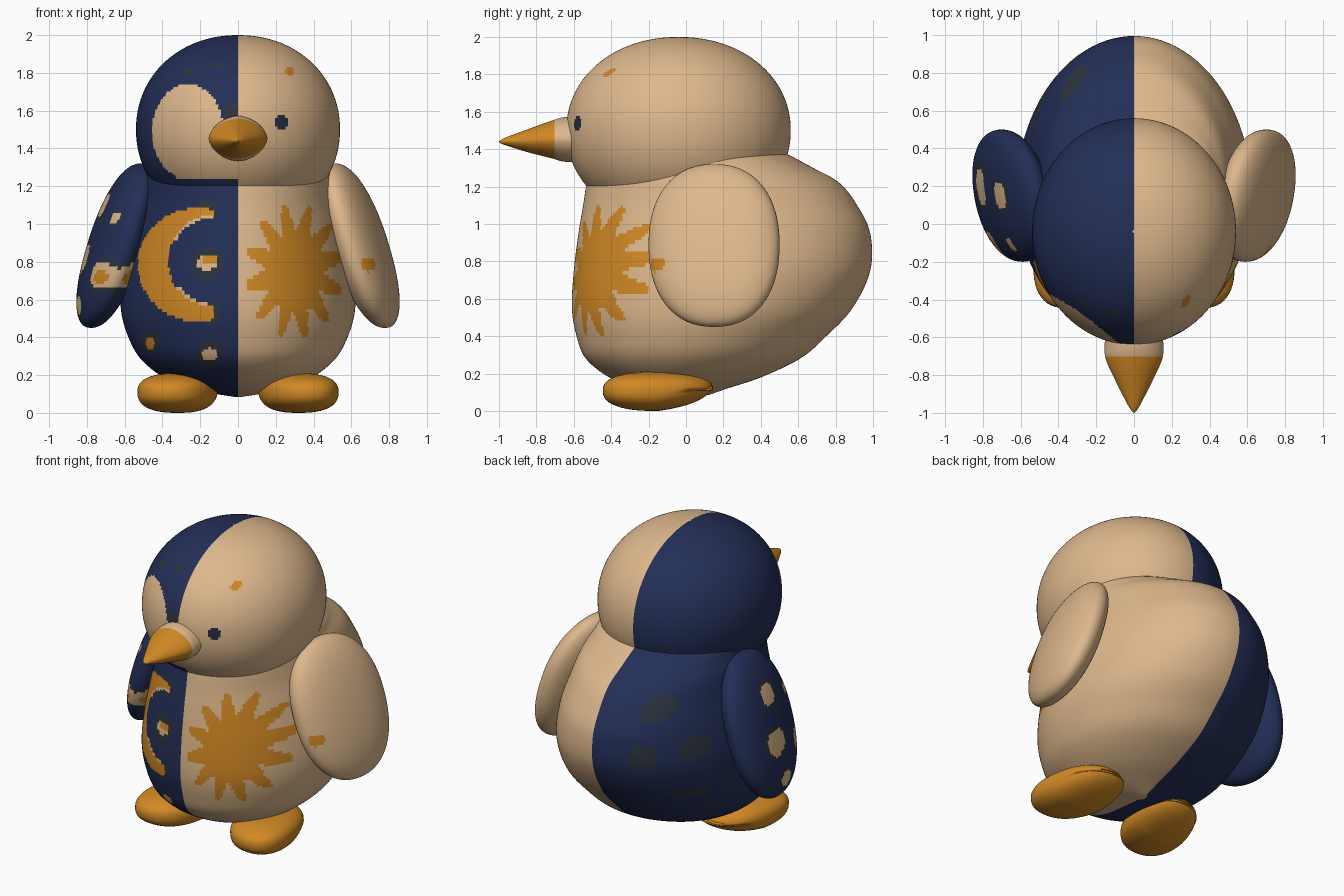
import bpy, bmesh, math

if "Cube" in bpy.data.objects:
    bpy.data.objects.remove(bpy.data.objects["Cube"])

# ---- flat colours (linear) ----
TAN, NAVY, ORANGE, DARK, EYE = range(5)
MATS = []
for name, col in (("warm tan", (0.73, 0.48, 0.265)), ("navy blue", (0.017, 0.028, 0.095)),
                  ("orange", (0.64, 0.25, 0.018)), ("slate grey", (0.025, 0.034, 0.048)),
                  ("eye dark", (0.018, 0.026, 0.05))):
    m = bpy.data.materials.new(name)
    m.diffuse_color = (*col, 1)
    m.use_nodes = True
    m.node_tree.nodes["Principled BSDF"].inputs["Base Color"].default_value = m.diffuse_color
    MATS.append(m)


def spow(v, p):
    return math.copysign(abs(v) ** p, v)


def loft(name, rings, n, paint, exp=2.0, place=lambda p: p):
    """Skin rings (z, half width, y centre, half depth); paint picks a colour per face."""
    bm = bmesh.new()
    rows = []
    for z, rx, cy, ry in rings:
        row = []
        for i in range(n):
            a = 2 * math.pi * i / n
            x = rx * spow(math.sin(a), 2 / exp)
            y = cy - ry * spow(math.cos(a), 2 / exp)
            row.append(bm.verts.new(place((x, y, z))))
        rows.append(row)
    for r0, r1 in zip(rows, rows[1:]):
        for i in range(n):
            j = (i + 1) % n
            bm.faces.new((r0[i], r0[j], r1[j], r1[i]))
    bm.faces.new(rows[0][::-1])
    bm.faces.new(rows[-1])
    bmesh.ops.recalc_face_normals(bm, faces=bm.faces)
    for f in bm.faces:
        f.material_index = paint(*f.calc_center_median())
        f.smooth = True
    me = bpy.data.meshes.new(name)
    bm.to_mesh(me)
    bm.free()
    for m in MATS:
        me.materials.append(m)
    ob = bpy.data.objects.new(name, me)
    bpy.context.collection.objects.link(ob)
    return ob


def smooth_rings(keys, steps):
    """Catmull-Rom interpolation between key rings."""
    out = []
    for k in range(len(keys) - 1):
        p = [keys[min(max(k + d, 0), len(keys) - 1)] for d in (-1, 0, 1, 2)]
        for s in range(steps):
            t = s / steps
            out.append(tuple(0.5 * (2 * b + (c - a) * t + (2 * a - 5 * b + 4 * c - d) * t * t
                                    + (3 * b - a - 3 * c + d) * t ** 3) for a, b, c, d in zip(*p)))
    out.append(keys[-1])
    return out


def blob_rings(cz, rx, cy, ry, up, down, count, exp=2.0):
    """Rings of a superellipsoid."""
    out = []
    for i in range(count + 1):
        t = math.pi * (0.004 + 0.992 * i / count) - math.pi / 2
        s, c = spow(math.sin(t), 2 / exp), math.cos(t) ** (2 / exp)
        out.append((cz + s * (up if s > 0 else down), rx * c, cy, ry * c))
    return out


def spot(u, v, cu, cv, ru, rv=None):
    return math.hypot((u - cu) / ru, (v - cv) / (rv or ru)) < 1


# ---- body: navy and tan halves, moon, sun, small stars ----
def paint_body(x, y, z):
    if x > 0:
        if y < 0.1:
            u, v = (x - 0.30) / 0.27, (z - 0.75) / 0.37
            edge = 0.78 + 0.20 * math.cos(12 * (math.atan2(v, u) - 0.22))
            if math.hypot(u, v) < edge:
                return ORANGE
        return TAN
    if y < 0:
        outer = spot(x, z, -0.215, 0.785, 0.315, 0.30)
        if outer and x < -0.13:
            if not spot(x, z, -0.12, 0.805, 0.25, 0.245):
                return ORANGE
            if not spot(x, z, -0.12, 0.805, 0.236, 0.23) and abs(z - 0.79) > 0.13:
                return TAN
        if spot(x, z, -0.145, 0.81, 0.045, 0.02):
            return ORANGE
        for cx, cz, r in ((-0.165, 0.795, 0.05), (-0.15, 0.31, 0.042)):
            if spot(x, z, cx, cz, r, r * 0.8):
                return TAN
            if spot(x, z, cx, cz, r * 1.7):
                return DARK
        if spot(x, z, -0.465, 0.37, 0.022, 0.035):
            return ORANGE
        if spot(x, z, -0.46, 0.38, 0.055) or spot(x, z, -0.17, 1.07, 0.06) or spot(x, z, -0.15, 0.53, 0.06):
            return DARK
    elif any(spot(x, z, *s) for s in ((-0.32, 1.12, 0.075, 0.08), (-0.30, 0.84, 0.07, 0.08),
                                      (-0.50, 0.86, 0.05, 0.08), (-0.46, 0.56, 0.09, 0.04),
                                      (-0.48, 0.40, 0.04, 0.03))):
        return DARK
    return NAVY


# key outline: z, half width, front y, back y
outline = [(0.085, 0.02, 0.05, 0.12), (0.12, 0.22, -0.25, 0.22), (0.18, 0.38, -0.41, 0.40),
           (0.28, 0.51, -0.535, 0.61), (0.40, 0.58, -0.585, 0.75), (0.55, 0.62, -0.61, 0.89),
           (0.75, 0.615, -0.60, 0.985), (0.95, 0.575, -0.575, 0.985), (1.10, 0.535, -0.55, 0.915),
           (1.22, 0.51, -0.53, 0.82), (1.30, 0.49, -0.50, 0.68), (1.38, 0.46, -0.46, 0.53),
           (1.50, 0.28, -0.30, 0.30)]
keys = [(z, w, (f + b) / 2, (b - f) / 2) for z, w, f, b in outline]
loft("body", smooth_rings(keys, 10), 240, paint_body)


# ---- head: face patch, one eye, small spots ----
def paint_head(x, y, z):
    if x > 0:
        if y < 0 and spot(x, z, 0.23, 1.54, 0.033, 0.04):
            return EYE
        return ORANGE if y < 0 and spot(x, z, 0.275, 1.81, 0.025) else TAN
    if y < 0:
        if z > 1.235 and (spot(x, z, -0.265, 1.49, 0.19, 0.25) or
                          (x > -0.10 and z < 1.45) or (x > -0.33 and z < 1.40)):
            return TAN
        if spot(x, z, -0.11, 1.84, 0.03, 0.022) or spot(x, z, -0.27, 1.81, 0.03, 0.022):
            return DARK
        if x > -0.07 and z > 1.56 and z < 1.63:
            return DARK
        if z < 1.235 and x > -0.05 and z > 1.2:
            return DARK
    return NAVY


loft("head", blob_rings(1.5, 0.54, -0.04, 0.60, 0.50, 0.50, 110, 2.08), 220, paint_head)


# ---- beak: tan root, orange cone ----
beak = smooth_rings([(0.50, 0.15, 1.455, 0.115), (0.64, 0.155, 1.452, 0.12), (0.72, 0.148, 1.452, 0.10),
                     (0.85, 0.088, 1.445, 0.06), (0.95, 0.037, 1.442, 0.026), (0.985, 0.016, 1.44, 0.012),
                     (1.0, 0.003, 1.44, 0.002)], 5)
loft("beak", beak, 48, lambda x, y, z: TAN if y > -0.71 else ORANGE, 1.75,
     lambda p: (p[0], -p[2], p[1]))


# ---- wings: leaning, slightly flared ovals ----
def paint_left_wing(x, y, z):
    if x < -0.63 + (z - 0.89) * 0.3 or y < -0.05:
        if spot(y, z, -0.12, 0.72, 0.05, 0.035):
            return ORANGE
        for cy, cz, ry, rz in ((0.15, 1.10, 0.07, 0.06), (0.20, 0.82, 0.10, 0.08), (0.14, 0.57, 0.06, 0.05),
                               (-0.11, 1.03, 0.035, 0.035), (-0.12, 0.73, 0.08, 0.07)):
            if spot(y, z, cy, cz, ry, rz):
                return TAN
            if spot(y, z, cy, cz, ry * 1.35, rz * 1.35):
                return DARK
    return NAVY


def paint_right_wing(x, y, z):
    return ORANGE if y < 0 and spot(x, z, 0.69, 0.785, 0.04) else TAN


for side, name, paint in ((-1, "left_wing", paint_left_wing), (1, "right_wing", paint_right_wing)):
    def place_wing(p, s=side):
        x, y, z = p
        return (s * (0.645 + x + 0.30 * (0.89 - z) + 0.16 * (y - 0.15)), y, z)
    loft(name, blob_rings(0.89, 0.142, 0.15, 0.35, 0.43, 0.44, 70, 2.25), 96, paint, 2.1, place_wing)

# ---- feet: rounded pads with raised heels, toes turned out ----
for side, name in ((-1, "left_foot"), (1, "right_foot")):
    def place_foot(p, s=side):
        x, y, z = p
        if z < 0.11:
            z += max(0, y) * 0.15
        return (s * (0.32 + x - 0.15 * y), y - 0.15, z)
    loft(name, blob_rings(0.11, 0.205, 0, 0.295, 0.10, 0.11, 24, 2.5), 56,
         lambda x, y, z: ORANGE, 2.3, place_foot)
